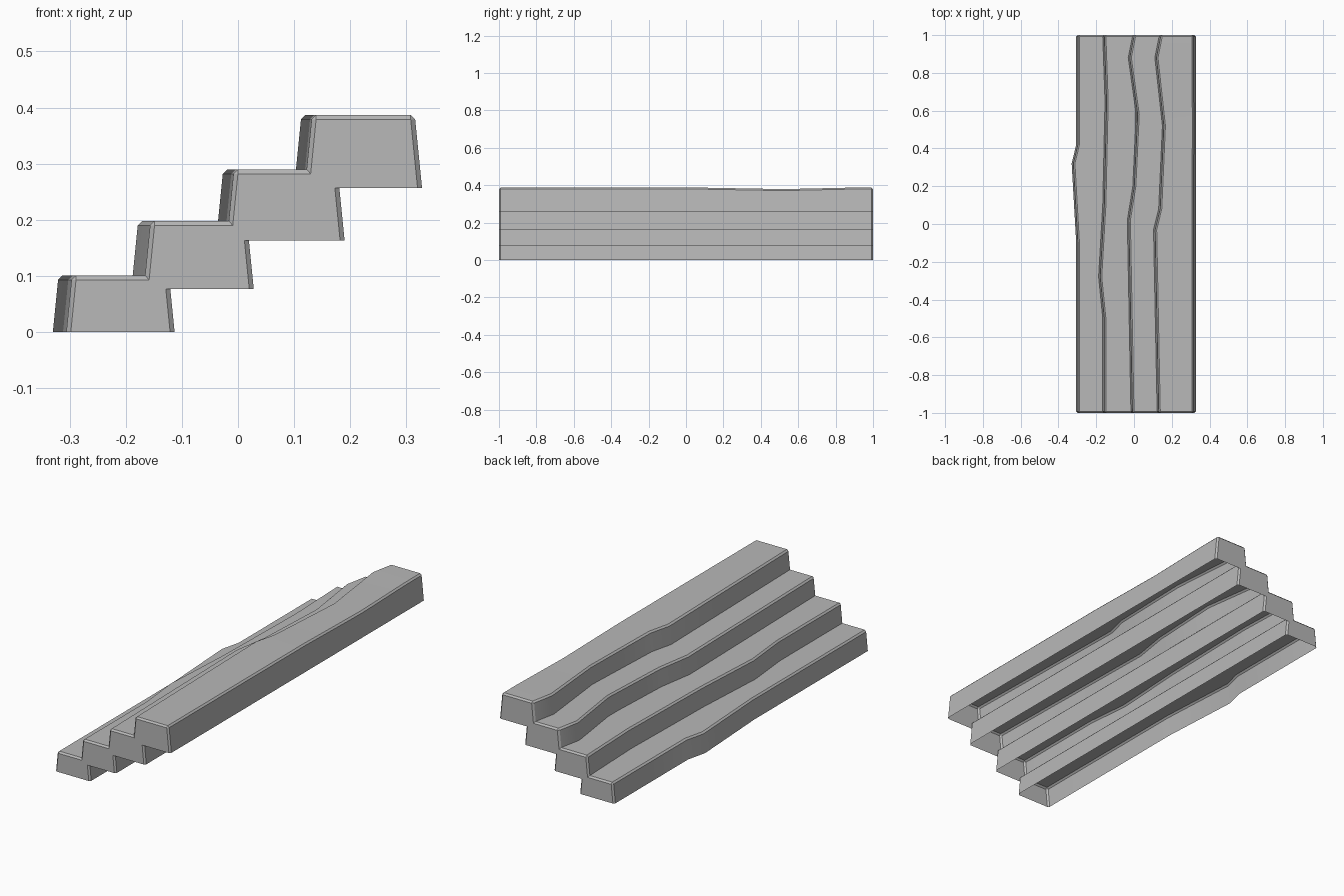
import bpy
import bmesh

cube = bpy.data.objects.get("Cube")
if cube:
    bpy.data.objects.remove(cube)

# Worn grey stone
stone = bpy.data.materials.new("grey stone")
stone.use_nodes = True
grey = (0.48, 0.48, 0.48, 1)
stone.diffuse_color = grey
stone.node_tree.nodes["Principled BSDF"].inputs["Base Color"].default_value = grey

CHAMFER = 0.008
TAPER = 0.1     # sideways lean per unit of height


def section(left, right, y, bottom, top, end):
    """Cross-section of one step, pulled in at the chamfered ends."""
    inset = CHAMFER if end else 0
    shoulder = top - CHAMFER
    lean = TAPER * (shoulder - bottom)
    crown = shoulder if end else top
    half = [(inset, bottom), (lean + inset, shoulder), (lean + CHAMFER, crown)]
    points = [(left + dx, y, z) for dx, z in half]
    points += [(right - dx, y, z) for dx, z in reversed(half)]
    return points


def make_step(name, left, right, bottom, top, wear, dips={}):
    """Loft an open-bottomed step; wear is a list of (y, offset of the tread edge)."""
    edge = 1 - CHAMFER
    stations = [(-1, wear[0][1], True), (-edge, wear[0][1], False)]
    stations += [(y, offset, False) for y, offset in wear[1:-1]]
    stations += [(edge, wear[-1][1], False), (1, wear[-1][1], True)]

    bm = bmesh.new()
    rings = []
    for y, offset, end in stations:
        points = section(left + offset, right, y, bottom, top - dips.get(y, 0), end)
        rings.append([bm.verts.new(p) for p in points])
    for a, b in zip(rings, rings[1:]):
        for i in range(len(a) - 1):
            bm.faces.new((a[i], a[i + 1], b[i + 1], b[i]))
    bm.faces.new(rings[0])
    bm.faces.new(rings[-1][::-1])
    bmesh.ops.recalc_face_normals(bm, faces=bm.faces)
    # Make sure the open shell faces outward
    bm.normal_update()
    if sum(f.normal.z * f.calc_area() for f in bm.faces) < 0:
        bmesh.ops.reverse_faces(bm, faces=bm.faces)

    mesh = bpy.data.meshes.new(name)
    bm.to_mesh(mesh)
    bm.free()
    mesh.materials.append(stone)
    step = bpy.data.objects.new(name, mesh)
    bpy.context.collection.objects.link(step)
    bpy.ops.object.select_all(action="DESELECT")
    step.select_set(True)
    bpy.context.view_layer.objects.active = step
    bpy.ops.object.shade_smooth_by_angle()


# Steps from lowest to highest, each with its own worn front edge
make_step("first_step", -0.306, -0.113, 0, 0.101,
          [(-1, 0), (-0.1, 0), (0.32, -0.024), (0.42, 0), (1, 0)])
make_step("second_step", -0.168, 0.028, 0.077, 0.198,
          [(-1, 0), (-0.5, 0), (-0.28, -0.022), (0.1, 0), (0.65, 0.012), (1, 0)])
make_step("third_step", -0.02, 0.19, 0.163, 0.29,
          [(-1, 0), (0.02, -0.019), (0.2, 0.01), (0.58, 0.028), (0.88, -0.014), (1, 0.008)])
make_step("fourth_step", 0.119, 0.328, 0.257, 0.387,
          [(-1, 0), (-0.03, -0.019), (0.08, 0.008), (0.52, 0.028), (0.88, -0.012), (1, 0.01)],
          {0.52: 0.008})
